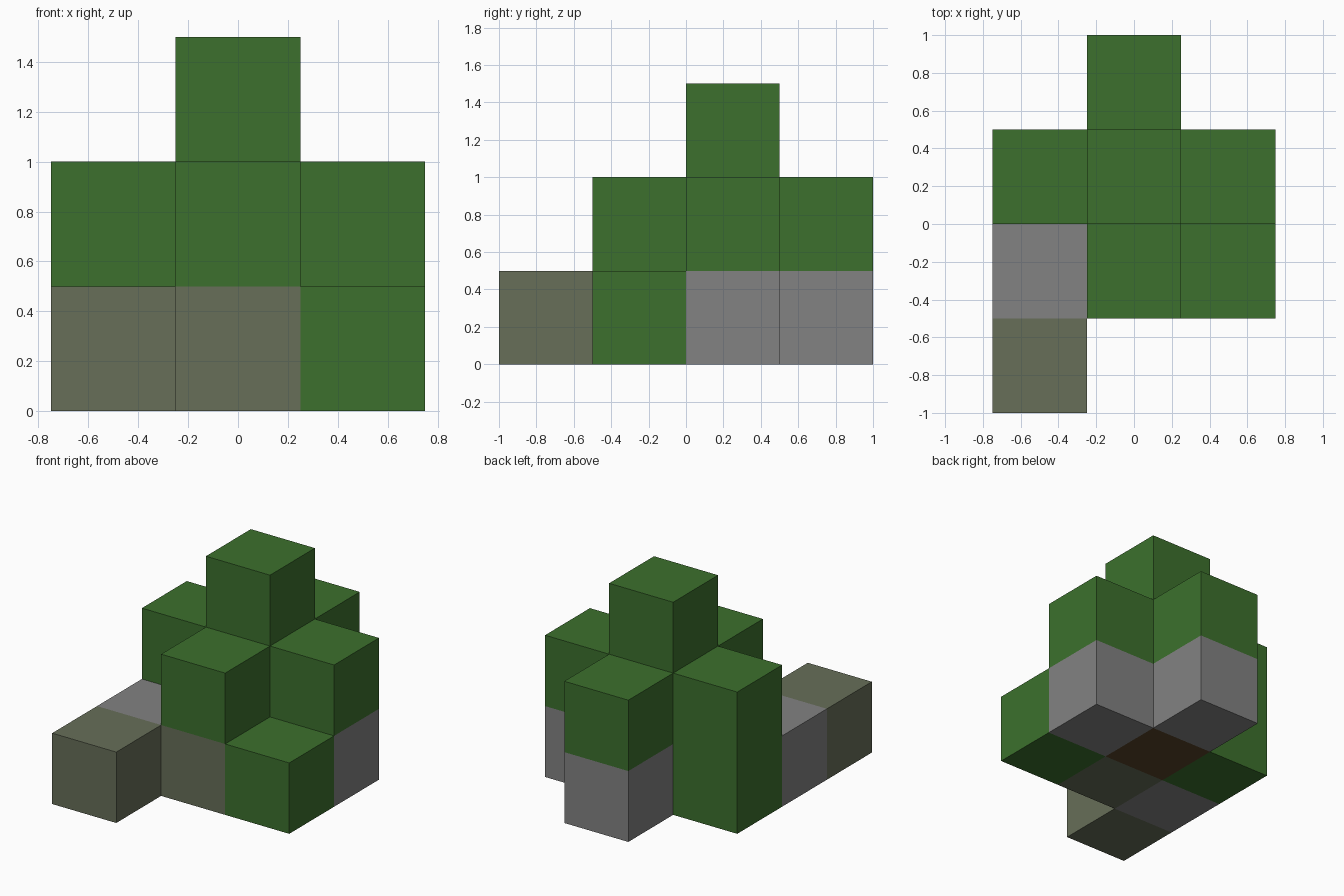
import bpy
import bmesh
from mathutils import Vector

cube = bpy.data.objects.get("Cube")
if cube:
    bpy.data.objects.remove(cube, do_unlink=True)

SIZE = 0.5
ORIGIN = Vector((-0.5, -0.75, 0.25))  # centre of the first grid cell


def make_material(name, rgb):
    mat = bpy.data.materials.new(name)
    mat.use_nodes = True
    mat.diffuse_color = (*rgb, 1)
    mat.node_tree.nodes["Principled BSDF"].inputs["Base Color"].default_value = (*rgb, 1)
    return mat


green = make_material("leaf green", (0.045, 0.163, 0.026))
grey = make_material("stone grey", (0.223, 0.223, 0.223))
moss = make_material("mossy stone", (0.135, 0.156, 0.099))
brown = make_material("bark brown", (0.095, 0.055, 0.021))

# Each part is a group of grid cells (column, row, layer)
parts = {
    "trunk": (brown, [(1, 2, 0), (1, 2, 1)]),
    "leaf_crown": (green, [(1, 2, 2)]),
    "leaf_ring": (green, [(1, 1, 1), (0, 2, 1), (2, 2, 1), (1, 3, 1)]),
    "low_leaves": (green, [(0, 2, 0), (2, 1, 0)]),
    "stone_blocks": (grey, [(0, 1, 0), (2, 2, 0), (1, 3, 0)]),
    "mossy_blocks": (moss, [(0, 0, 0), (1, 1, 0)]),
}
filled = {cell for _, cells in parts.values() for cell in cells}


def build_blocks(name, mat, cells):
    bm = bmesh.new()
    for cell in cells:
        centre = ORIGIN + Vector(cell) * SIZE
        verts = bmesh.ops.create_cube(bm, size=SIZE)["verts"]
        bmesh.ops.translate(bm, verts=verts, vec=centre)
        # Drop the faces that touch a neighbouring block
        hidden = []
        for face in {f for v in verts for f in v.link_faces}:
            step = (face.calc_center_median() - centre) / (SIZE / 2)
            if tuple(c + round(s) for c, s in zip(cell, step)) in filled:
                hidden.append(face)
        bmesh.ops.delete(bm, geom=hidden, context="FACES")
    mesh = bpy.data.meshes.new(name)
    bm.to_mesh(mesh)
    bm.free()
    mesh.materials.append(mat)
    bpy.context.collection.objects.link(bpy.data.objects.new(name, mesh))


for part, (mat, cells) in parts.items():
    build_blocks(part, mat, cells)
